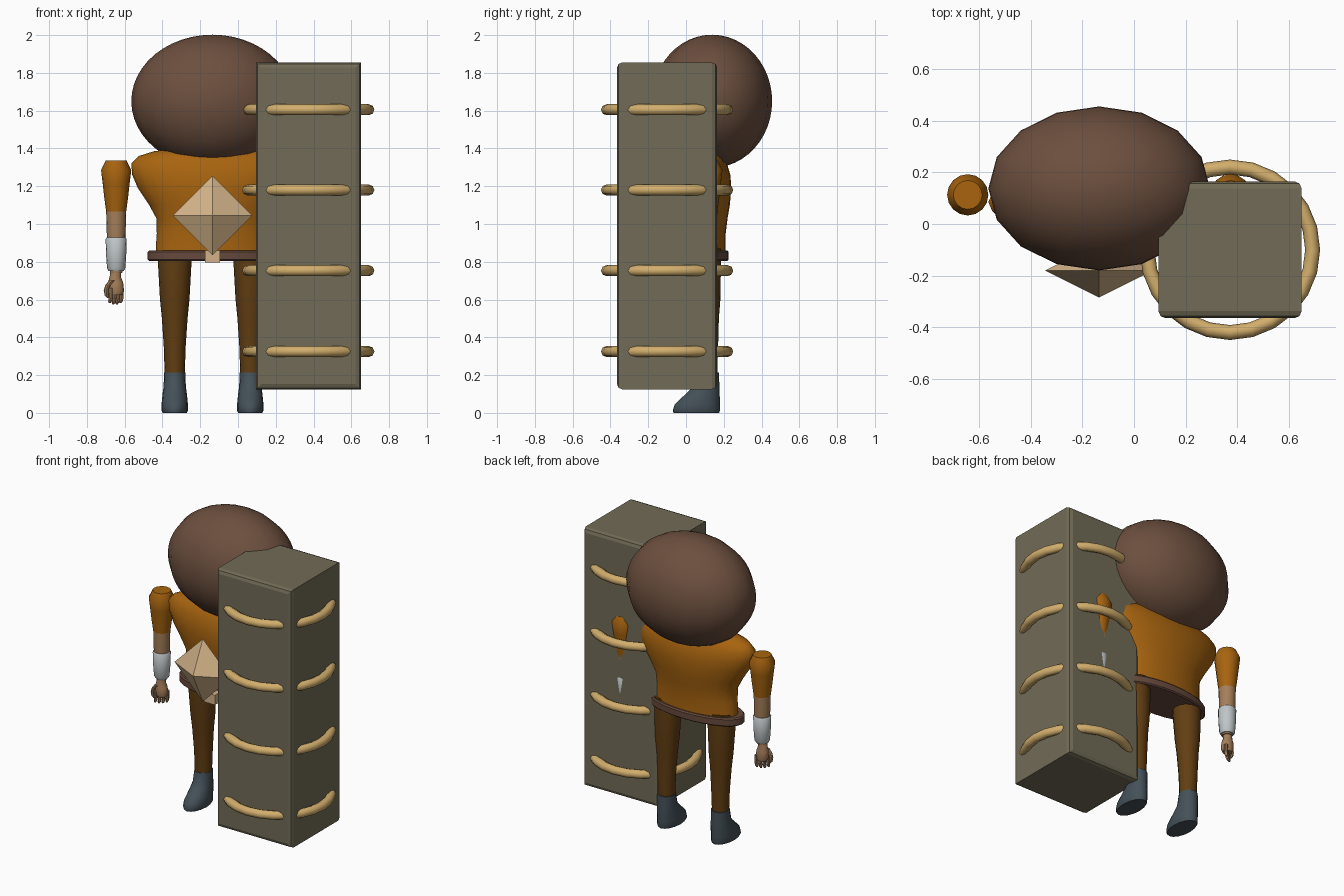
import bpy, bmesh, math
from mathutils import Matrix, Vector

if "Cube" in bpy.data.objects:
    bpy.data.objects.remove(bpy.data.objects["Cube"])

CX = -0.135          # body centre line


def mat(name, r, g, b):
    m = bpy.data.materials.new(name)
    lin = [(c / 255 / 12.92) if c < 11 else ((c / 255 + 0.055) / 1.055) ** 2.4 for c in (r, g, b)]
    m.diffuse_color = (*lin, 1)
    m.use_nodes = True
    m.node_tree.nodes["Principled BSDF"].inputs["Base Color"].default_value = m.diffuse_color
    return m


HAIR = mat("dark brown", 108, 79, 62)
SHIRT = mat("orange", 168, 100, 15)
TROUSER = mat("dark ochre", 98, 62, 18)
BOOT = mat("slate", 68, 80, 88)
SKIN = mat("tan skin", 165, 127, 90)
GEM = mat("pale tan", 210, 178, 136)
CUFF = mat("light grey", 192, 198, 200)
BELT = mat("belt brown", 102, 73, 60)
STONE = mat("olive grey", 113, 107, 86)
ROPE = mat("straw", 210, 174, 108)


def finish(name, bm, material, smooth=True, angle=40):
    bmesh.ops.recalc_face_normals(bm, faces=bm.faces)
    me = bpy.data.meshes.new(name)
    bm.to_mesh(me)
    bm.free()
    me.materials.append(material)
    ob = bpy.data.objects.new(name, me)
    bpy.context.collection.objects.link(ob)
    if smooth:
        bpy.ops.object.select_all(action='DESELECT')
        ob.select_set(True)
        bpy.context.view_layer.objects.active = ob
        bpy.ops.object.shade_smooth_by_angle(angle=math.radians(angle))
    return ob


def loft(name, sections, material, segs=16, angle=40):
    """Closed skin over elliptical sections (x, y, z, rx, ry)."""
    bm = bmesh.new()
    rings = []
    for x, y, z, rx, ry in sections:
        rings.append([bm.verts.new((x + rx * math.cos(a), y + ry * math.sin(a), z))
                      for a in (2 * math.pi * i / segs for i in range(segs))])
    for lo, hi in zip(rings, rings[1:]):
        for i in range(segs):
            j = (i + 1) % segs
            bm.faces.new((lo[i], lo[j], hi[j], hi[i]))
    bm.faces.new(rings[0])
    bm.faces.new(rings[-1])
    return finish(name, bm, material, True, angle)


def box(name, lo, hi, material, bevel=0.0):
    bm = bmesh.new()
    lo, hi = Vector(lo), Vector(hi)
    d = hi - lo
    bmesh.ops.create_cube(bm, size=1, matrix=Matrix.Translation((lo + hi) / 2) @ Matrix.Diagonal((*d, 1)))
    if bevel:
        # round every edge except those running front to back
        edges = [e for e in bm.edges if abs(e.verts[0].co.y - e.verts[1].co.y) < 0.01]
        bmesh.ops.bevel(bm, geom=edges, offset=bevel, segments=2, profile=0.5, affect='EDGES')
    return finish(name, bm, material, False)


# Head: large ellipsoid
bm = bmesh.new()
bmesh.ops.create_uvsphere(bm, u_segments=16, v_segments=24, radius=1,
                          matrix=Matrix.Translation((CX, 0.138, 1.65)) @ Matrix.Diagonal((0.43, 0.318, 0.352, 1)))
finish("head", bm, HAIR)

# Torso
loft("torso", [(CX, 0.085, z, rx, ry) for z, rx, ry in (
    (0.83, 0.30, 0.125), (0.88, 0.30, 0.125), (0.95, 0.295, 0.125), (1.03, 0.297, 0.135),
    (1.10, 0.335, 0.147), (1.19, 0.395, 0.155), (1.26, 0.425, 0.15), (1.32, 0.43, 0.132),
    (1.36, 0.39, 0.11), (1.385, 0.31, 0.085), (1.40, 0.20, 0.05))], SHIRT, 24, 60)

# Belt, its tab and the chest crystal
loft("belt", [(CX, 0.08, z, 0.335 + r, 0.138 + r) for z, r in (
    (0.805, 0.0), (0.812, 0.008), (0.852, 0.008), (0.86, 0.0))], BELT, 28)
box("belt_tab", (CX - 0.04, -0.11, 0.795), (CX + 0.04, -0.05, 0.86), GEM)
bm = bmesh.new()
for axis, r in ((0, 0.21), (1, 0.105), (2, 0.21)):
    for s in (-1, 1):
        p = Vector((CX, -0.18, 1.045))
        p[axis] += s * r
        bm.verts.new(p)
bmesh.ops.convex_hull(bm, input=bm.verts)
finish("chest_crystal", bm, GEM, False)

for side, s in (("right", -1), ("left", 1)):
    # Legs and boots
    lx = CX + s * 0.2
    loft(side + "_leg", [(lx, y, z, rx, ry) for z, y, rx, ry in (
        (0.20, 0.112, 0.053, 0.053), (0.35, 0.112, 0.058, 0.058), (0.50, 0.108, 0.068, 0.066),
        (0.60, 0.106, 0.078, 0.076), (0.78, 0.10, 0.088, 0.085), (0.87, 0.10, 0.088, 0.085))], TROUSER)
    loft(side + "_boot", [(lx, y, z, rx, ry) for z, y, rx, ry in (
        (0.0, 0.055, 0.064, 0.12), (0.012, 0.055, 0.070, 0.125), (0.045, 0.06, 0.070, 0.119),
        (0.075, 0.075, 0.067, 0.104), (0.11, 0.094, 0.063, 0.084), (0.14, 0.107, 0.059, 0.070),
        (0.215, 0.114, 0.056, 0.060))], BOOT)

    # Arms: sleeve, forearm, cuff
    ax, ay = CX + s * 0.51, 0.113
    loft(side + "_sleeve", [(ax, ay, z, r, r) for z, r in (
        (1.065, 0.053), (1.14, 0.063), (1.22, 0.072), (1.285, 0.080), (1.335, 0.056))], SHIRT)
    loft(side + "_forearm", [(ax, ay, z, r, r) for z, r in (
        (0.74, 0.032), (0.92, 0.049), (1.07, 0.053))], SKIN)
    loft(side + "_cuff", [(ax, ay, z, r, r) for z, r in (
        (0.75, 0.040), (0.765, 0.048), (0.83, 0.053), (0.92, 0.056), (0.928, 0.050))], CUFF)

    # Hand: palm, four fingers and a curled thumb
    loft(side + "_palm", [(ax - s * dx, ay, z, rx, ry) for z, dx, rx, ry in (
        (0.625, 0.0, 0.032, 0.028), (0.645, 0.0, 0.042, 0.034), (0.69, -0.003, 0.040, 0.032),
        (0.72, -0.005, 0.030, 0.026), (0.76, 0.0, 0.028, 0.028))], SKIN, 12)
    for i in range(4):
        t = i - 1.5
        fx, fy = ax - s * 0.019 * t, ay + 0.014 * t
        tip = 0.572 + 0.006 * abs(t)
        loft(f"{side}_finger_{i + 1}", [
            (fx + s * 0.006, fy, tip, 0.005, 0.006), (fx + s * 0.004, fy, tip + 0.010, 0.010, 0.011),
            (fx, fy, 0.61, 0.011, 0.012), (fx, fy, 0.66, 0.012, 0.013)], SKIN, 8)
    loft(side + "_thumb", [(ax + s * dx, ay - 0.02, z, r, r) for z, dx, r in (
        (0.608, 0.042, 0.006), (0.622, 0.050, 0.011), (0.65, 0.053, 0.013),
        (0.675, 0.044, 0.014), (0.70, 0.022, 0.016))], SKIN, 8)

# Tall stone block
box("stone_block", (0.095, -0.365, 0.125), (0.65, 0.165, 1.855), STONE, 0.027)

# Rope rings that break through the faces of the block
for n, z in enumerate((0.325, 0.753, 1.18, 1.605)):
    bpy.ops.mesh.primitive_torus_add(location=(0.372, -0.10, z), major_radius=0.321, minor_radius=0.029,
                                     major_segments=24, minor_segments=8)
    ring = bpy.context.object
    ring.name = f"rope_ring_{n + 1}"
    ring.data.materials.append(ROPE)
    bpy.ops.object.shade_smooth_by_angle(angle=math.radians(50))
